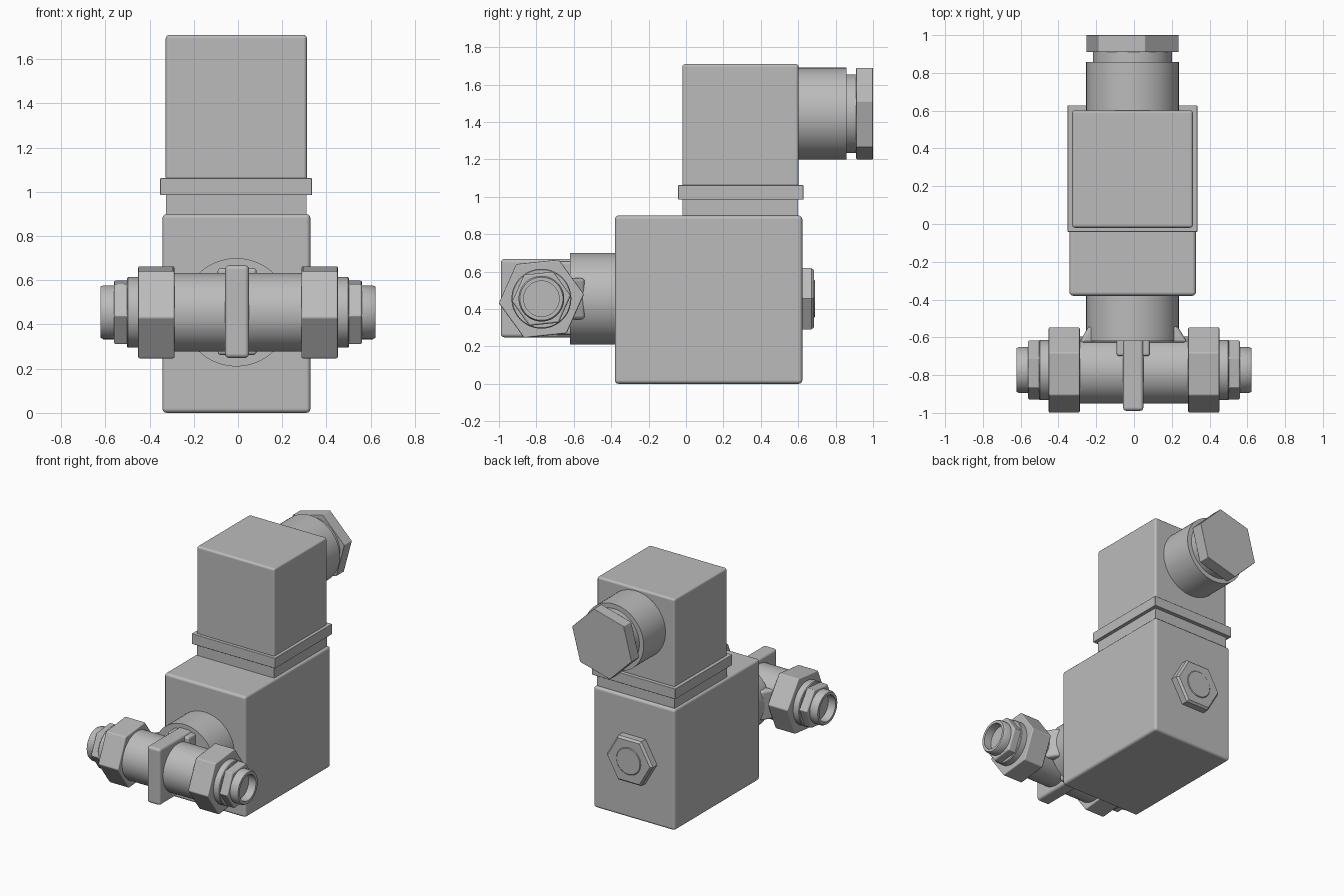
import bpy, bmesh, math
from mathutils import Vector

cube = bpy.data.objects.get("Cube")
if cube:
    bpy.data.objects.remove(cube, do_unlink=True)

grey = bpy.data.materials.new("mid_grey")
grey.use_nodes = True
colour = (0.5, 0.5, 0.5, 1)
grey.diffuse_color = colour
grey.node_tree.nodes["Principled BSDF"].inputs["Base Color"].default_value = colour


def finish(name, bm, bevel=0, segments=3):
    bmesh.ops.recalc_face_normals(bm, faces=bm.faces)
    mesh = bpy.data.meshes.new(name)
    bm.to_mesh(mesh)
    bm.free()
    ob = bpy.data.objects.new(name, mesh)
    bpy.context.collection.objects.link(ob)
    mesh.materials.append(grey)
    bpy.ops.object.select_all(action='DESELECT')
    ob.select_set(True)
    bpy.context.view_layer.objects.active = ob
    bpy.ops.object.shade_smooth_by_angle(angle=math.radians(32))
    if bevel:
        mod = ob.modifiers.new("Bevel", 'BEVEL')
        mod.width, mod.segments = bevel, segments
        mod.limit_method = 'ANGLE'
        mod.harden_normals = True
    return ob


def box(name, x, y, z, bevel=0):
    bm = bmesh.new()
    bmesh.ops.create_cube(bm, size=1)
    for v in bm.verts:
        v.co = Vector(r[0] + (c + 0.5) * (r[1] - r[0]) for r, c in zip((x, y, z), v.co))
    return finish(name, bm, bevel)


def turned(name, axis, centre, profile, sides=64, turn=0, bevel=0):
    """Sweep (position, radius) points around the X or Y axis, capping both ends."""
    bm = bmesh.new()
    rings = []
    for t, r in profile:
        ring = []
        for i in range(sides):
            a = math.radians(turn) + math.tau * i / sides
            c, s = r * math.cos(a), r * math.sin(a)
            co = (t, c, s) if axis == 'X' else (c, t, s)
            ring.append(bm.verts.new(Vector(co) + Vector(centre)))
        rings.append(ring)
    for a, b in zip(rings, rings[1:]):
        for i in range(sides):
            j = (i + 1) % sides
            bm.faces.new((a[i], a[j], b[j], b[i]))
    bm.faces.new(rings[0])
    bm.faces.new(rings[-1])
    return finish(name, bm, bevel, 2)


# Coil housing and connector head
box("coil_housing", (-0.342, 0.328), (-0.38, 0.622), (0, 0.9), 0.02)
box("connector_neck", (-0.325, 0.31), (-0.02, 0.6), (0.88, 1.0))
box("gasket_flange", (-0.352, 0.335), (-0.042, 0.628), (0.985, 1.062), 0.004)
box("connector_head", (-0.327, 0.312), (-0.02, 0.602), (1.05, 1.71), 0.016)

# Cable gland at the back of the head
gland = (-0.008, 0, 1.445)
turned("gland_barrel", 'Y', gland, [(0.58, 0.245), (0.858, 0.245)])
turned("gland_collar", 'Y', gland, [(0.85, 0.21), (0.92, 0.21)])
turned("gland_cap", 'Y', gland, [(0.91, 0.254), (1.0, 0.254)], 6, 15, 0.004)

# Retaining nut on the back of the coil
hub = (-0.008, 0, 0.455)
turned("retaining_nut", 'Y', hub, [(0.61, 0.19), (0.67, 0.19), (0.685, 0.175)], 6)
turned("retaining_stud", 'Y', hub, [(0.66, 0.1), (0.686, 0.1), (0.69, 0.095)])

# Bonnet joining the coil to the flow pipe, with a flared saddle
turned("bonnet", 'Y', hub, [(-0.62, 0.245), (-0.37, 0.245)])
bm = bmesh.new()
outline = [(-0.29, -0.63), (-0.24, -0.54), (0.23, -0.54), (0.285, -0.63)]
base = bm.faces.new([bm.verts.new((x, y, 0.345)) for x, y in outline])
top = bmesh.ops.extrude_face_region(bm, geom=[base])["geom"]
bmesh.ops.translate(bm, vec=(0, 0, 0.22), verts=[g for g in top if isinstance(g, bmesh.types.BMVert)])
finish("pipe_saddle", bm, 0.02)

# Flow pipe with its central rib
pipe = (0, -0.773, 0.455)
turned("flow_pipe", 'X', pipe, [(-0.3, 0.178), (0.3, 0.178)])
box("pipe_rib", (-0.058, 0.05), (-0.99, -0.6), (0.248, 0.668), 0.02)
box("rib_foot", (-0.092, 0.084), (-0.7, -0.6), (0.262, 0.655), 0.015)

# Matching fittings at both pipe ends
for side, s in (("left", 1), ("right", -1)):
    def fitting(part, profile, sides=64, turn=0, bevel=0):
        turned(side + "_" + part, 'X', pipe, [(s * t, r) for t, r in profile], sides, turn, bevel)

    fitting("union_nut", [(0.287, 0.229), (0.452, 0.229)], 6, 6, 0.008)
    fitting("collar", [(0.44, 0.16), (0.497, 0.16), (0.502, 0.155)])
    fitting("lock_nut", [(0.49, 0.158), (0.555, 0.158), (0.562, 0.15)], 6, 6, 0.004)
    fitting("hollow_stub", [(0.55, 0.122), (0.61, 0.122), (0.622, 0.115),
                            (0.622, 0.095), (0.46, 0.095)])
